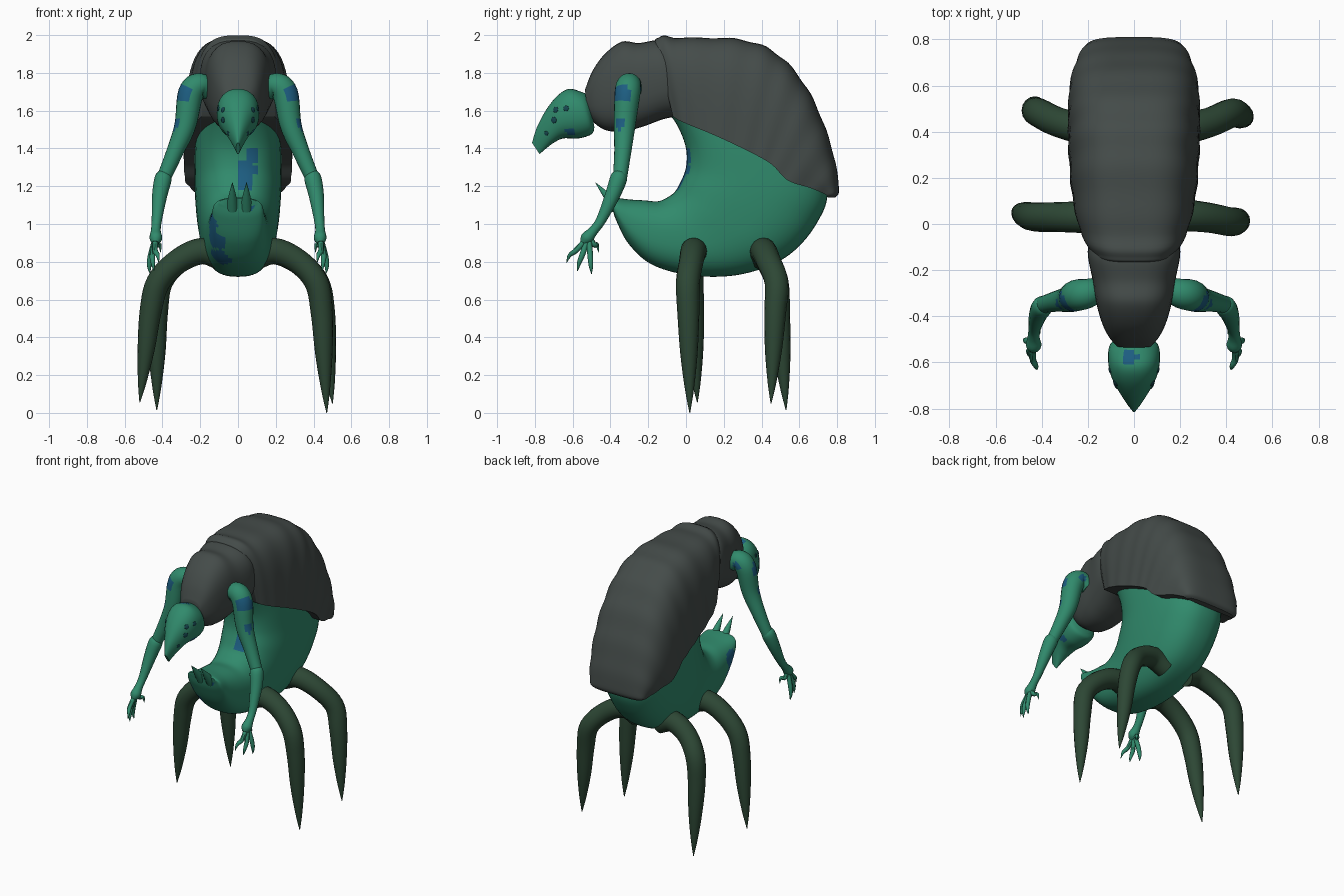
import bpy, bmesh, math
from mathutils import Vector
from mathutils.bvhtree import BVHTree

if "Cube" in bpy.data.objects:
    bpy.data.objects.remove(bpy.data.objects["Cube"])


def material(name, rgb):
    m = bpy.data.materials.new(name)
    m.diffuse_color = (*rgb, 1)
    m.use_nodes = True
    m.node_tree.nodes["Principled BSDF"].inputs["Base Color"].default_value = m.diffuse_color
    return m


GREEN = material("skin_green", (0.03, 0.255, 0.15))
GREY = material("shell_grey", (0.058, 0.071, 0.067))
DARK = material("leg_dark_green", (0.026, 0.063, 0.035))
BLUE = material("patch_blue", (0.012, 0.11, 0.22))
EYE = material("eye_dark_teal", (0.008, 0.06, 0.075))


def smooth(pts, n):
    """Catmull-Rom resampling of tuples of any length."""
    out = []
    for i in range(len(pts) - 1):
        a, b, c, d = (pts[max(i - 1, 0)], pts[i], pts[i + 1], pts[min(i + 2, len(pts) - 1)])
        for k in range(n):
            t = k / n
            out.append(tuple(0.5 * (2 * q + (r - p) * t + (2 * p - 5 * q + 4 * r - s) * t * t
                                    + (3 * q - p - 3 * r + s) * t ** 3)
                             for p, q, r, s in zip(a, b, c, d)))
    return out + [tuple(pts[-1])]


def skin(name, rings, mat, angle=45):
    """Closed surface through equal-length rings."""
    bm = bmesh.new()
    vs = [[bm.verts.new(p) for p in r] for r in rings]
    n = len(vs[0])
    for a, b in zip(vs, vs[1:]):
        for j in range(n):
            bm.faces.new((a[j], a[(j + 1) % n], b[(j + 1) % n], b[j]))
    bm.faces.new(vs[0][::-1])
    bm.faces.new(vs[-1])
    bmesh.ops.recalc_face_normals(bm, faces=bm.faces)
    me = bpy.data.meshes.new(name)
    bm.to_mesh(me)
    bm.free()
    me.materials.append(mat)
    me.shade_smooth()
    me.set_sharp_from_angle(angle=math.radians(angle))
    ob = bpy.data.objects.new(name, me)
    bpy.context.collection.objects.link(ob)
    return ob


def spow(v, e):
    return math.copysign(abs(v) ** e, v)


def loft(name, stations, mat, e=0.8, n=32, arch=False, sub=6, ripple=0.0):
    """Stations: top y, top z, bottom y, bottom z, half width."""
    rings = []
    for i, (ty, tz, by, bz, w) in enumerate(smooth(stations, sub)):
        top, bot = Vector((0, ty, tz)), Vector((0, by, bz))
        base = bot if arch else (top + bot) / 2
        k = 1 + ripple * math.sin(i * 1.05)
        ring = []
        for j in range(n + 1 if arch else n):
            t = math.pi * j / n * (1 if arch else 2)
            p = base + (top - base) * spow(math.sin(t), e) * k
            p.x = w * spow(math.cos(t), e) * k
            ring.append(p)
        rings.append(ring)
    return skin(name, rings, mat)


def tube(name, pts, mat, n=14, sub=4):
    """Round limb through points x, y, z, radius."""
    ps = smooth(pts, sub)
    rings = []
    for i, p in enumerate(ps):
        d = Vector(ps[min(i + 1, len(ps) - 1)][:3]) - Vector(ps[max(i - 1, 0)][:3])
        u = d.cross(Vector((0, 1, 0))).normalized()
        v = d.cross(u).normalized()
        r = max(p[3], 0.001)
        rings.append([Vector(p[:3]) + r * (u * math.cos(6.28319 * j / n) + v * math.sin(6.28319 * j / n))
                      for j in range(n)])
    return skin(name, rings, mat)


def patch(ob, spots):
    """Blue blotches: faces near the given centres (x, y, z, radius)."""
    ob.data.materials.append(BLUE)
    for f in ob.data.polygons:
        if any((f.center - Vector(s[:3])).length < s[3] for s in spots):
            f.material_index = 1


# Curled abdomen, ending in a blunt tail below the head
body = loft("abdomen", [
    (0.0, 1.90, -0.10, 1.60, .16), (0.33, 1.82, -0.04, 1.51, .20), (0.60, 1.52, 0.0, 1.40, .225),
    (0.745, 1.20, 0.0, 1.30, .23), (0.69, 1.0, -0.03, 1.22, .225), (0.53, .825, -0.06, 1.17, .21),
    (0.30, .735, -0.10, 1.14, .19), (0.05, .725, -0.15, 1.12, .175), (-0.17, .78, -0.22, 1.125, .16),
    (-0.30, .89, -0.30, 1.13, .145), (-0.37, 1.02, -0.38, 1.14, .13), (-0.39, 1.09, -0.40, 1.135, .10)],
    GREEN, n=48, sub=8)
patch(body, [(.07, -.01, 1.36, .05), (.05, 0, 1.29, .05), (.04, -.03, 1.22, .05),
             (-.13, -.3, 1.02, .06), (-.12, -.28, .92, .06), (-.09, -.2, .83, .06), (.06, -.39, 1.1, .03)])

# Tail spikes
for s, x in ((-1, -.03), (1, .045)):
    tube("tail_spike", [(x, -.365, 1.08, .032), (x, -.42, 1.15, .02), (x, -.48, 1.22, .001)], GREEN, 10)

# Big back shell
loft("back_shell", [
    (-0.165, 1.97, -0.07, 1.57, .19), (-0.13, 1.995, -0.04, 1.55, .215), (-0.02, 1.985, 0.04, 1.515, .25),
    (0.20, 1.985, 0.15, 1.47, .272), (0.38, 1.955, 0.28, 1.41, .282), (0.52, 1.87, 0.38, 1.36, .285),
    (0.64, 1.72, 0.46, 1.31, .285), (0.73, 1.53, 0.54, 1.23, .28), (0.79, 1.33, 0.66, 1.19, .25),
    (0.81, 1.18, 0.74, 1.155, .215), (0.79, 1.14, 0.75, 1.14, .19)],
    GREY, e=0.6, n=40, arch=True, ripple=0.008)

# Shoulder shell in front of it
loft("shoulder_shell", [
    (-0.08, 1.94, -0.04, 1.57, .195), (-0.15, 1.972, -0.12, 1.555, .20), (-0.25, 1.958, -0.23, 1.515, .18),
    (-0.34, 1.965, -0.33, 1.49, .165), (-0.43, 1.90, -0.42, 1.495, .14), (-0.495, 1.81, -0.48, 1.53, .11),
    (-0.535, 1.71, -0.52, 1.575, .075)], GREY, e=0.75)

# Beaked head
head = loft("head", [
    (-0.51, 1.68, -0.485, 1.51, .06), (-0.555, 1.70, -0.50, 1.475, .105), (-0.62, 1.715, -0.57, 1.453, .112),
    (-0.68, 1.68, -0.65, 1.453, .097), (-0.74, 1.605, -0.70, 1.43, .067), (-0.79, 1.51, -0.74, 1.40, .036),
    (-0.815, 1.43, -0.775, 1.37, .01)], GREEN, e=0.9)
patch(head, [(-.02, -.58, 1.7, .035), (.07, -.61, 1.5, .03), (.06, -.64, 1.66, .015)])

# Eyes set on both sides of the head
tree = BVHTree.FromPolygons([v.co for v in head.data.vertices], [p.vertices[:] for p in head.data.polygons])
for s in (-1, 1):
    for y, z, r in ((-.69, 1.605, .016), (-.635, 1.612, .015), (-.70, 1.55, .017), (-.74, 1.48, .012)):
        hit, nor, _, _ = tree.ray_cast(Vector((s, y, z)), Vector((-s, 0, 0)))
        if hit:
            bpy.ops.mesh.primitive_uv_sphere_add(segments=12, ring_count=8, radius=r, location=hit)
            eye = bpy.context.object
            eye.name = "eye"
            eye.scale = (1, 1, 0.3)
            eye.rotation_euler = nor.to_track_quat('Z', 'Y').to_euler()
            eye.data.materials.append(EYE)
            eye.data.shade_smooth()

# Arms with clawed hands
for s in (-1, 1):
    upper = tube("upper_arm", [
        (s * .15, -.28, 1.70, .05), (s * .20, -.30, 1.735, .064), (s * .25, -.31, 1.69, .068),
        (s * .28, -.325, 1.52, .057), (s * .335, -.335, 1.38, .045), (s * .395, -.35, 1.24, .037)], GREEN, 20, 6)
    patch(upper, [(s * .29, -.34, 1.69, .055), (s * .33, -.35, 1.53, .032), (s * .23, -.24, 1.72, .03)])
    tube("forearm", [
        (s * .385, -.345, 1.27, .025), (s * .395, -.355, 1.245, .045), (s * .415, -.39, 1.15, .04),
        (s * .43, -.45, 1.02, .027), (s * .435, -.49, .965, .026), (s * .435, -.525, .925, .034),
        (s * .437, -.545, .90, .018)], GREEN)
    for x, y, z in ((.42, -.632, .795), (.445, -.575, .75), (.465, -.50, .735), (.41, -.462, .85)):
        tube("finger", [(s * .435, -.515, .935, .014), (s * (x * .5 + .23), y * .55 - .232, z * .5 + .465, .015),
                        (s * (x + .005), y * .85 - .078, z + .04, .011), (s * x, y, z, .001)], GREEN, 8)

# Four arched, pointed legs: side, hip y, knee y, foot position
for name, s, hy, ky, fx, fy, fz in (
        ("front_leg", 1, .04, .01, .47, .02, .0), ("front_leg", -1, .03, .03, .52, .06, .055),
        ("rear_leg", 1, .41, .48, .50, .45, .05), ("rear_leg", -1, .41, .48, .43, .53, .015)):
    kx = .36 + fx * .16
    path = [(.08, hy, .82, .07), (.19, hy, .857, .07), (.32, hy * .6 + ky * .4, .80, .065), (kx - .02, ky, .69, .063)]
    for t, r in ((.25, .058), (.55, .046), (.82, .024), (1, .002)):
        path.append((kx + (fx - kx) * t, ky + (fy - ky) * t, .70 + (fz - .70) * t, r))
    tube(name, [(s * x, y, z, r) for x, y, z, r in path], DARK, 16, 5)
